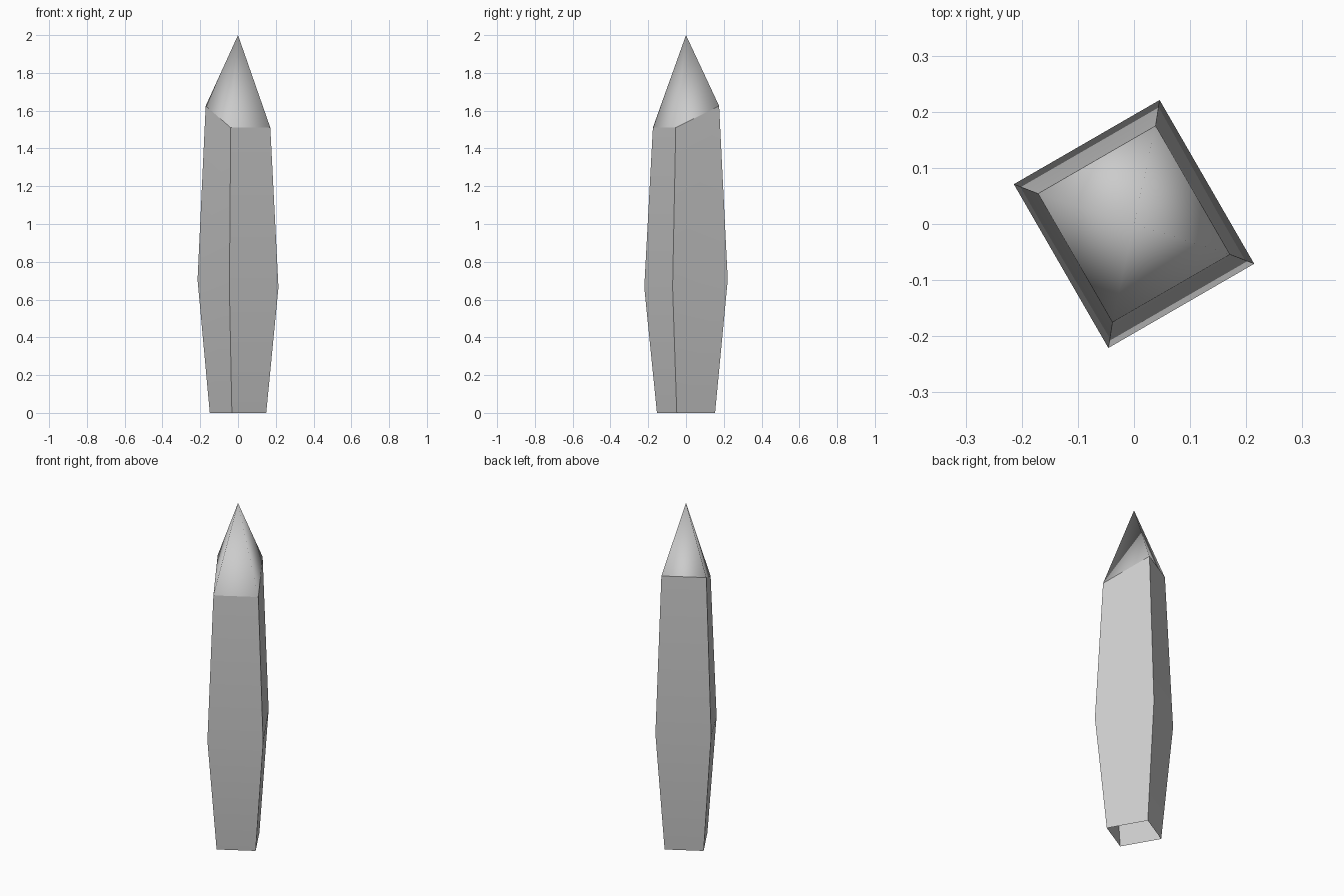
import bpy, bmesh
from math import cos, sin, radians

if "Cube" in bpy.data.objects:
    bpy.data.objects.remove(bpy.data.objects["Cube"])

ANGLE = radians(30)
C, S = cos(ANGLE), sin(ANGLE)
# cross-sections: half width, half depth, height on the low side, height on the high side
RINGS = [(0.105, 0.117, 0.0, 0.0),
         (0.150, 0.1685, 0.665, 0.705),
         (0.121, 0.1325, 1.51, 1.625)]

bm = bmesh.new()


def ring(a, b, z_low, z_high):
    corners = [(-a, -b, z_low), (a, -b, z_low), (a, b, z_high), (-a, b, z_high)]
    return [bm.verts.new((u * C - v * S, u * S + v * C, z)) for u, v, z in corners]


# four-sided shaft, open at the bottom
rings = [ring(*r) for r in RINGS]
for lower, upper in zip(rings, rings[1:]):
    for i in range(4):
        j = (i + 1) % 4
        bm.faces.new((lower[i], lower[j], upper[j], upper[i]))
        
# pointed tip
apex = bm.verts.new((0, 0, 2))
top = rings[-1]
for i in range(4):
    bm.faces.new((top[i], top[(i + 1) % 4], apex))

# smooth along each side and around the tip; sharp shaft corners and tip base
for f in bm.faces:
    f.smooth = True
for i in range(4):
    for lower, upper in zip(rings, rings[1:]):
        bm.edges.get((lower[i], upper[i])).smooth = False
    bm.edges.get((top[i], top[(i + 1) % 4])).smooth = False

mesh = bpy.data.meshes.new("crystal_shard")
bm.to_mesh(mesh)
bm.free()
bpy.context.collection.objects.link(bpy.data.objects.new("crystal_shard", mesh))
